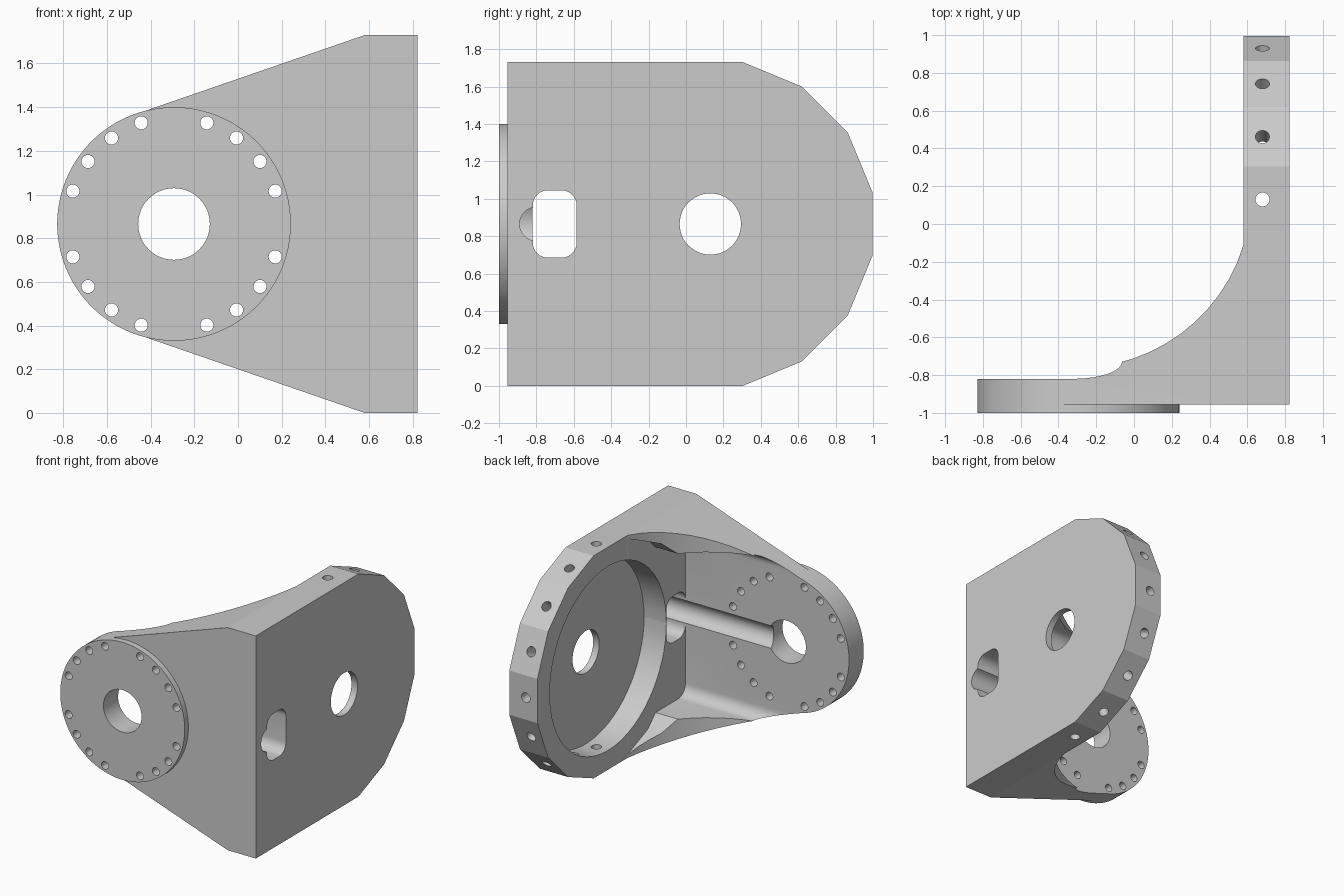
import bpy, bmesh
from math import radians, sin, cos, acos, atan2, degrees, hypot
from mathutils import Matrix, Vector

if "Cube" in bpy.data.objects:
    bpy.data.objects.remove(bpy.data.objects["Cube"])

CX, CZ, CY = -0.293, 0.865, 0.13      # disc axis x, shared height, side hub y
R = 0.535                             # disc radius
IN, OUT = 0.58, 0.822                 # inner and outer face of the side plate


def arc(cx, cy, r, a0, a1, n):
    return [(cx + r * cos(radians(a0 + (a1 - a0) * i / n)),
             cy + r * sin(radians(a0 + (a1 - a0) * i / n))) for i in range(n + 1)]


def circle(cx, cy, r, n=32):
    return arc(cx, cy, r, 0, 360, n)[:-1]


def prism(name, pts, axis, lo, hi, matrix=None):
    """Extrude a 2D outline along an axis between lo and hi."""
    place = {'x': lambda a, b: (lo, a, b), 'y': lambda a, b: (a, lo, b),
             'z': lambda a, b: (a, b, lo)}[axis]
    step = Vector([(hi - lo) * (axis == k) for k in 'xyz'])
    bm = bmesh.new()
    face = bm.faces.new([bm.verts.new(place(a, b)) for a, b in pts])
    out = bmesh.ops.extrude_face_region(bm, geom=[face], use_keep_orig=True)
    bmesh.ops.translate(bm, vec=step,
                        verts=[v for v in out['geom'] if isinstance(v, bmesh.types.BMVert)])
    bmesh.ops.recalc_face_normals(bm, faces=bm.faces)
    if matrix:
        bm.transform(matrix)
    mesh = bpy.data.meshes.new(name)
    bm.to_mesh(mesh)
    bm.free()
    obj = bpy.data.objects.new(name, mesh)
    bpy.context.collection.objects.link(obj)
    return obj


def combine(body, tool, op):
    """Apply a boolean and discard the tool object."""
    mod = body.modifiers.new(op, 'BOOLEAN')
    mod.operation, mod.solver, mod.object = op, 'EXACT', tool
    bpy.context.view_layer.objects.active = body
    bpy.ops.object.modifier_apply(modifier=mod.name)
    bpy.data.objects.remove(tool)


def mirror_z(pts):
    return pts + [(a, 2 * CZ - b) for a, b in reversed(pts)]


# Body: front outline, tapering tangentially onto the disc
dx, dz = IN - CX, CZ
tangent = degrees(atan2(dz, dx) + acos(R / hypot(dx, dz)))
outline = [(IN, 0), (OUT, 0), (OUT, 2 * CZ), (IN, 2 * CZ)]
outline += arc(CX, CZ, R - 0.002, tangent, 360 - tangent, 32)
bracket = prism("angle_bracket", outline, 'y', -0.955, 1.2)

# Plan profile: side plate sweeping through a concave arc into the front plate
ax, ay, ar = -0.3, 0.16, 0.921
start = degrees(atan2(-0.11 - ay, IN - ax))
plan = [(-1.0, -1.2), (1.0, -1.2), (1.0, 1.4), (IN, 1.4), (IN, -0.11)]
plan += arc(ax, ay, ar, start, -90, 12)[1:] + [(-1.0, ay - ar)]
combine(bracket, prism("plan_profile", plan, 'z', -0.5, 2.5), 'INTERSECT')

# Side profile: faceted rounded end, part of a 16-sided polygon
facets = arc(CY, CZ, 0.883, 11.25, 78.75, 3)
(ya, za), (yb, zb) = facets[3], facets[2]
side = [(-1.2, -0.3)]
upper = facets[:3] + [(2 * ya - yb, 2 * za - zb), (-1.2, 2 * za - zb)]
lower = [(a, 2 * CZ - b) for a, b in reversed(upper)]
combine(bracket, prism("side_profile", lower + upper, 'x', -1.2, 1.2), 'INTERSECT')

# Raised round mounting disc
combine(bracket, prism("mounting_disc", circle(CX, CZ, R, 96), 'y', -1.0, -0.775), 'UNION')

# Cavity between the two gussets: filleted channel opening into a polygon
wall = 0.222
half = arc(-0.73, wall + 0.09, 0.09, 180, 270, 8)
half += [(-0.453, wall), (-0.36, 0.13), (-0.045, 0.0), (-0.045, -0.2), (1.5, -0.2)]
combine(bracket, prism("cavity", mirror_z(half), 'x', -1.2, IN - 0.001), 'DIFFERENCE')

# Round pocket and hub hole in the side plate
combine(bracket, prism("pocket", circle(CY, CZ, 0.715, 64), 'x', 0.5, 0.77), 'DIFFERENCE')
combine(bracket, prism("hub_hole", circle(CY, CZ, 0.164, 48), 'x', 0.6, 1.0), 'DIFFERENCE')

# Rounded slot through the side plate
y0, y1, hz, cr = -0.819, -0.585, 0.18, 0.08
slot = (arc(y1 - cr, CZ + hz - cr, cr, 0, 90, 8) + arc(y0 + cr, CZ + hz - cr, cr, 90, 180, 8)
        + arc(y0 + cr, CZ - hz + cr, cr, 180, 270, 8) + arc(y1 - cr, CZ - hz + cr, cr, 270, 360, 8))
combine(bracket, prism("slot", slot, 'x', 0.55, 1.0), 'DIFFERENCE')

# Cable groove from the disc centre out through the side plate
combine(bracket, prism("groove", circle(-0.80, CZ, 0.09), 'x', CX, 1.0), 'DIFFERENCE')

# Disc centre hole and bolt circle
combine(bracket, prism("disc_hole", circle(CX, CZ, 0.164, 48), 'y', -1.2, -0.7), 'DIFFERENCE')
for i in range(20):
    if i % 5:
        a = radians(18 * i)
        hole = circle(CX + 0.487 * cos(a), CZ + 0.487 * sin(a), 0.03, 24)
        combine(bracket, prism("bolt_hole", hole, 'y', -1.2, -0.7), 'DIFFERENCE')

# Radial screw holes, one in each facet of the rim
for i in range(9):
    turn = Matrix.Translation((0.68, CY, CZ)) @ Matrix.Rotation(radians(-22.5 * i), 4, 'X')
    combine(bracket, prism("rim_hole", circle(0, 0, 0.037, 24), 'z', 0.6, 1.1, turn), 'DIFFERENCE')

# Smooth round surfaces, keep facets and edges crisp
bpy.ops.object.select_all(action='DESELECT')
bracket.select_set(True)
bpy.context.view_layer.objects.active = bracket
bpy.ops.object.shade_smooth_by_angle(angle=radians(16))
